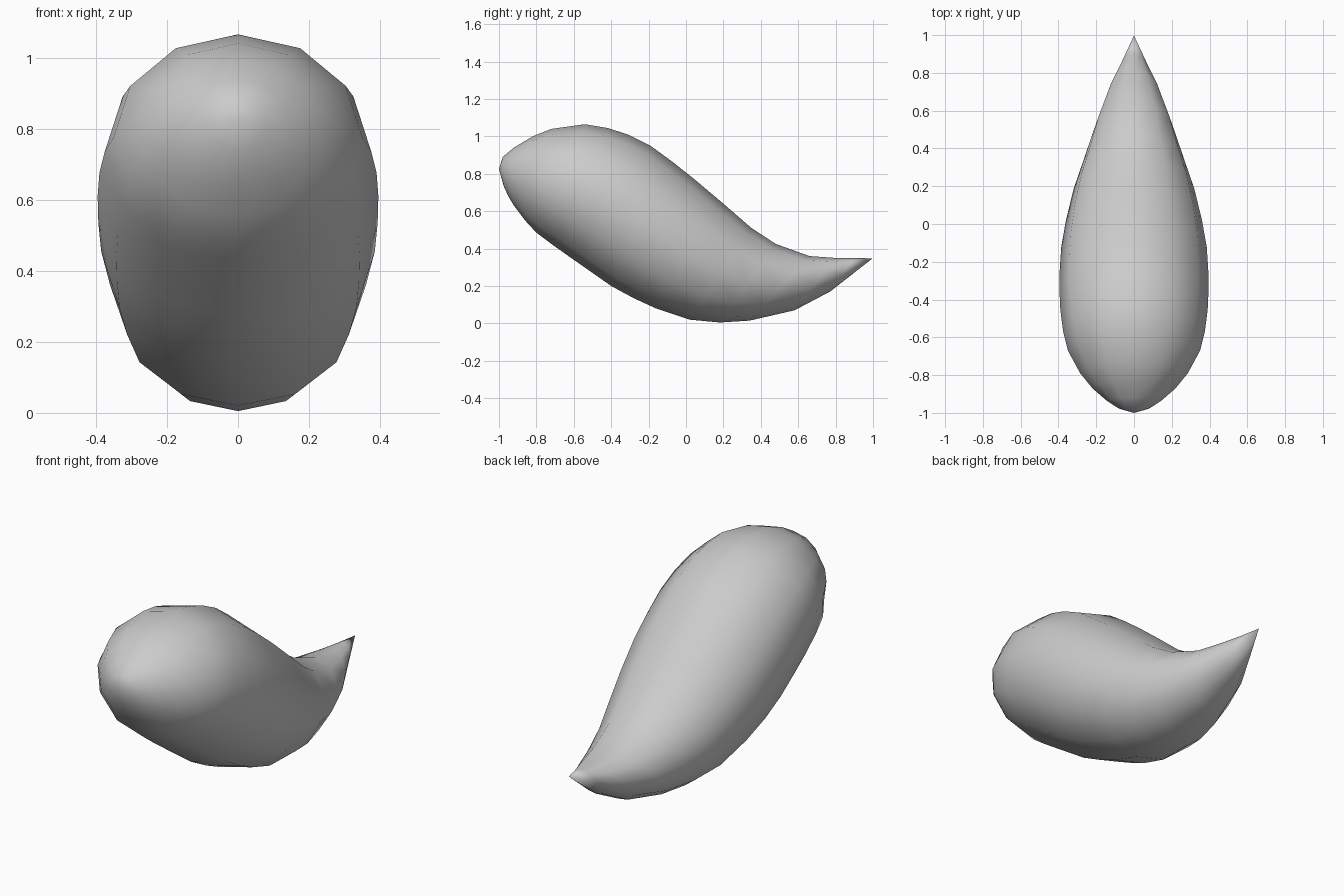
import bpy, bmesh, math

if "Cube" in bpy.data.objects:
    bpy.data.objects.remove(bpy.data.objects["Cube"])

SIDES = 12
NOSE, TAIL = (0, -1.0, 0.825), (0, 0.998, 0.348)
# Cross-sections from nose to tail: top (y, z), bottom (y, z), half width
RINGS = [
    (-0.98, 0.89, -0.975, 0.735, 0.08),
    (-0.92, 0.94, -0.95, 0.68, 0.145),
    (-0.82, 1.00, -0.92, 0.63, 0.22),
    (-0.72, 1.04, -0.86, 0.55, 0.285),
    (-0.54, 1.065, -0.80, 0.485, 0.35),
    (-0.42, 1.045, -0.72, 0.425, 0.375),
    (-0.31, 1.01, -0.60, 0.34, 0.39),
    (-0.19, 0.95, -0.50, 0.27, 0.395),
    (-0.08, 0.87, -0.40, 0.20, 0.393),
    (0.04, 0.775, -0.28, 0.135, 0.385),
    (0.20, 0.64, -0.16, 0.08, 0.36),
    (0.35, 0.51, 0.02, 0.02, 0.32),
    (0.48, 0.425, 0.18, 0.005, 0.27),
    (0.66, 0.36, 0.34, 0.015, 0.212),
    (0.80, 0.35, 0.58, 0.07, 0.14),
    (0.90, 0.349, 0.77, 0.17, 0.07),
]

bm = bmesh.new()


def ring(ty, tz, by, bz, w):
    """Tilted ellipse whose top and bottom lie on the body's outline."""
    verts = []
    for i in range(SIDES):
        a = 2 * math.pi * i / SIDES
        t = (1 + math.cos(a)) / 2
        verts.append(bm.verts.new((w * math.sin(a), by + (ty - by) * t, bz + (tz - bz) * t)))
    return verts


# Skin the cross-sections and close both ends to a point
loops = [ring(*r) for r in RINGS]
nose, tail = bm.verts.new(NOSE), bm.verts.new(TAIL)
for i in range(SIDES):
    j = (i + 1) % SIDES
    for a, b in zip(loops, loops[1:]):
        bm.faces.new((a[i], a[j], b[j], b[i]))
    bm.faces.new((nose, loops[0][j], loops[0][i]))
    bm.faces.new((tail, loops[-1][i], loops[-1][j]))
bmesh.ops.recalc_face_normals(bm, faces=bm.faces)
for f in bm.faces:
    f.smooth = True

mesh = bpy.data.meshes.new("curved_teardrop_body")
bm.to_mesh(mesh)
bm.free()
body = bpy.data.objects.new("curved_teardrop_body", mesh)
bpy.context.collection.objects.link(body)

grey = bpy.data.materials.new("light_grey")
grey.diffuse_color = (0.6, 0.6, 0.6, 1)
grey.use_nodes = True
grey.node_tree.nodes["Principled BSDF"].inputs["Base Color"].default_value = grey.diffuse_color
mesh.materials.append(grey)
